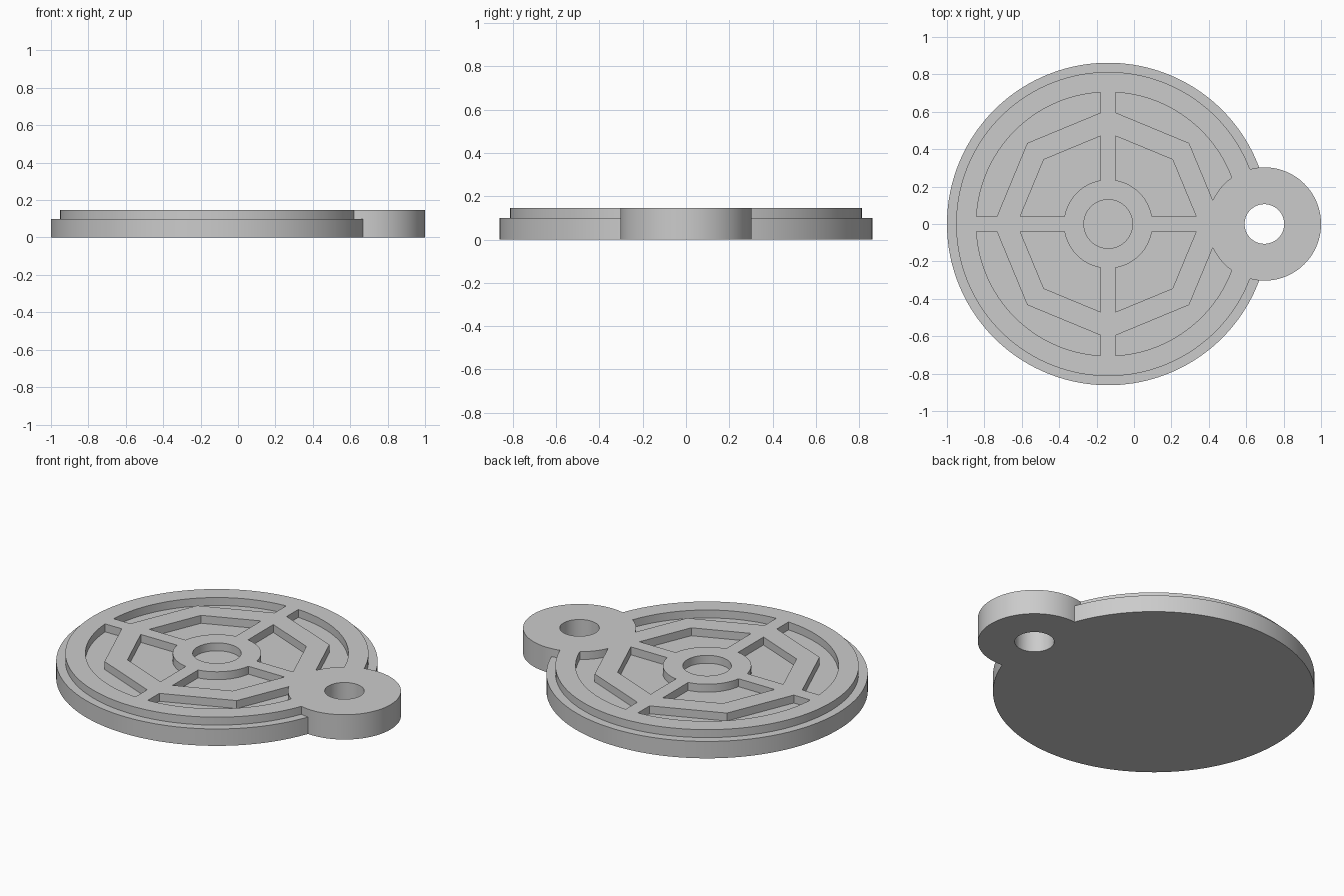
import bpy, bmesh
from math import sin, cos, tau

if "Cube" in bpy.data.objects:
    bpy.data.objects.remove(bpy.data.objects["Cube"])

CX, TAB_X = -0.138, 0.697      # disc and tab centres
BASE, TOP = 0.1, 0.147         # floor and raised heights
ROUND = 160

grey = bpy.data.materials.new("plain grey")
grey.use_nodes = True
grey.diffuse_color = (0.6, 0.6, 0.6, 1)
grey.node_tree.nodes["Principled BSDF"].inputs["Base Color"].default_value = grey.diffuse_color


def finish(name, bm):
    bmesh.ops.recalc_face_normals(bm, faces=bm.faces)
    mesh = bpy.data.meshes.new(name)
    bm.to_mesh(mesh)
    bm.free()
    mesh.materials.append(grey)
    obj = bpy.data.objects.new(name, mesh)
    bpy.context.collection.objects.link(obj)
    return obj


def disc(name, x, r_out, z0, z1, sides=ROUND, r_in=0):
    """Upright prism, or a ring when r_in is given."""
    bm = bmesh.new()

    def loop(r, z):
        return [bm.verts.new((x + r * cos(tau * i / sides), r * sin(tau * i / sides), z))
                for i in range(sides)]

    loops = [loop(r_out, z0), loop(r_out, z1)]
    if r_in:
        loops += [loop(r_in, z1), loop(r_in, z0), loops[0]]
    else:
        bm.faces.new(loops[0])
        bm.faces.new(loops[1])
    for a, b in zip(loops, loops[1:]):
        for i in range(sides):
            j = (i + 1) % sides
            bm.faces.new((a[i], a[j], b[j], b[i]))
    return finish(name, bm)


def spoke(name, dx, dy):
    """Bar from the hub to the outer ring."""
    bm = bmesh.new()
    bmesh.ops.create_cube(bm, size=1)
    length, width, mid, low = 0.56, 0.08, 0.47, 0.05
    for v in bm.verts:
        along, side = mid + v.co.x * length, v.co.y * width
        v.co = (CX + along * dx - side * dy, along * dy + side * dx,
                (low + TOP) / 2 + v.co.z * (TOP - low))
    return finish(name, bm)


def combine(target, part, operation):
    mod = target.modifiers.new(part.name, 'BOOLEAN')
    mod.operation, mod.object, mod.solver = operation, part, 'EXACT'
    bpy.context.view_layer.objects.active = target
    bpy.ops.object.modifier_apply(modifier=mod.name)
    bpy.data.objects.remove(part)


# Base plate and the raised pattern standing on it
medallion = disc("medallion", CX, 0.862, 0, BASE)
parts = [
    disc("outer_ring", CX, 0.813, 0.05, TOP, r_in=0.705),
    disc("octagon_ring", CX, 0.612, 0.05, TOP, sides=8, r_in=0.487),
    disc("hub_ring", CX, 0.237, 0.05, TOP, r_in=0.13),
]
for label, dx, dy in (("right", -1, 0), ("left", 1, 0), ("front", 0, -1), ("back", 0, 1)):
    parts.append(spoke(label + "_spoke", dx, dy))
parts.append(disc("hanging_tab", TAB_X, 0.303, 0, TOP))
for part in parts:
    combine(medallion, part, 'UNION')

# Hole through the tab
combine(medallion, disc("tab_hole", TAB_X, 0.106, -0.1, 0.3, sides=64), 'DIFFERENCE')

bpy.ops.object.select_all(action='DESELECT')
medallion.select_set(True)
bpy.context.view_layer.objects.active = medallion
bpy.ops.object.shade_smooth_by_angle()
